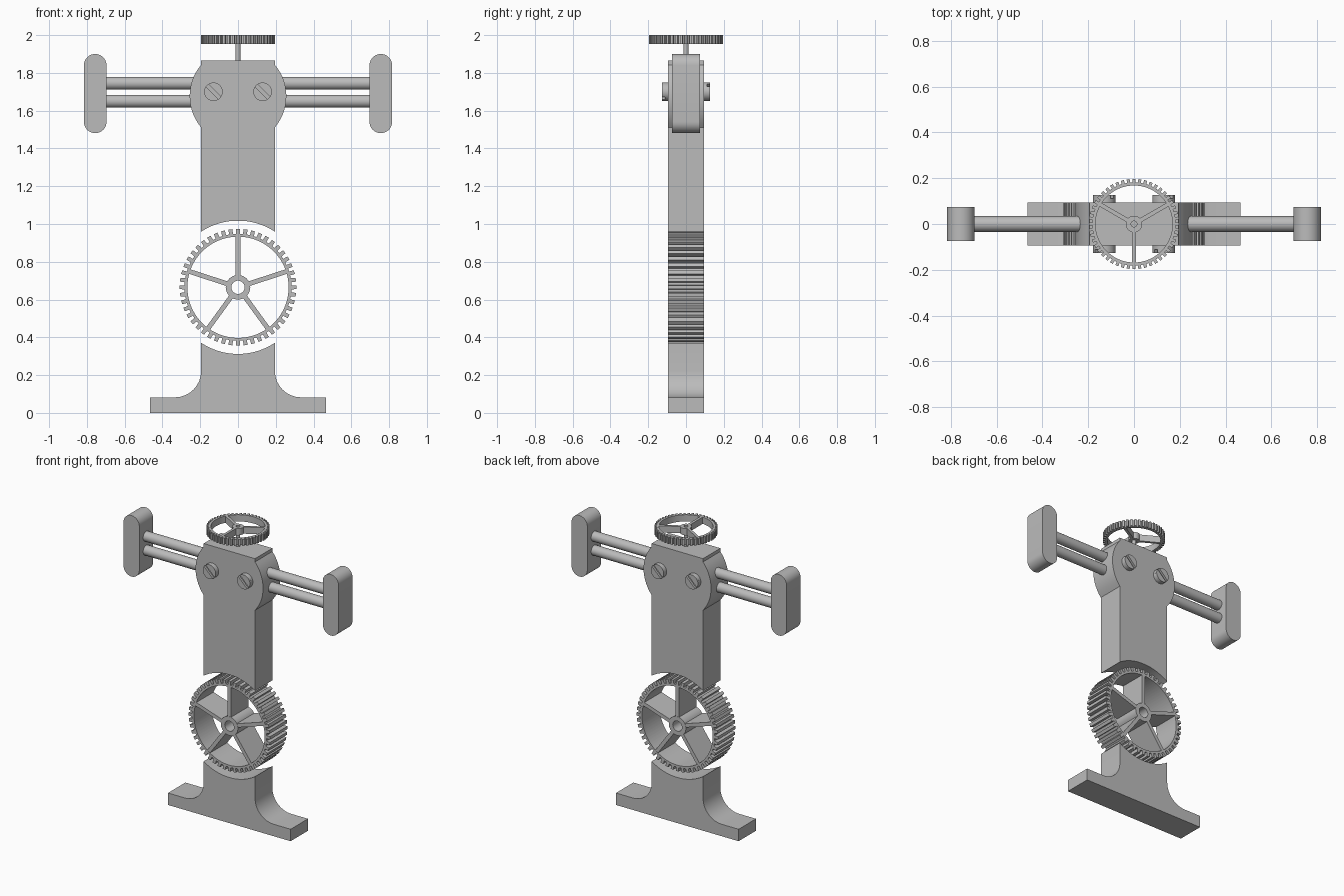
import bpy, bmesh
from math import sin, cos, pi, radians, asin, sqrt
from mathutils import Matrix, Vector

cube = bpy.data.objects.get("Cube")
if cube:
    bpy.data.objects.remove(cube)

grey = bpy.data.materials.new("steel grey")
grey.use_nodes = True
colour = (0.5, 0.5, 0.5, 1)
grey.diffuse_color = colour
grey.node_tree.nodes["Principled BSDF"].inputs["Base Color"].default_value = colour

FACE_FRONT = Matrix.Rotation(radians(90), 4, 'X')   # local xy plane becomes world xz
HALF = 0.094                                        # half depth of frame and big wheel


def finish(bm, name, matrix=Matrix()):
    bmesh.ops.recalc_face_normals(bm, faces=bm.faces)
    bm.transform(matrix)
    mesh = bpy.data.meshes.new(name)
    bm.to_mesh(mesh)
    bm.free()
    mesh.materials.append(grey)
    obj = bpy.data.objects.new(name, mesh)
    bpy.context.collection.objects.link(obj)
    bpy.ops.object.select_all(action='DESELECT')
    obj.select_set(True)
    bpy.context.view_layer.objects.active = obj
    bpy.ops.object.shade_smooth_by_angle(angle=radians(30))
    return obj


def arc(cx, cy, r, start, end, n):
    return [(cx + r * cos(start + (end - start) * i / n),
             cy + r * sin(start + (end - start) * i / n)) for i in range(n + 1)]


def prism(bm, points, low, high):
    """Extrude a closed outline from local z = low to high."""
    face = bm.faces.new([bm.verts.new((x, y, low)) for x, y in points])
    new = bmesh.ops.extrude_face_region(bm, geom=[face])["geom"]
    bmesh.ops.translate(bm, vec=(0, 0, high - low),
                        verts=[v for v in new if isinstance(v, bmesh.types.BMVert)])


def plate(name, points, half, matrix=FACE_FRONT):
    bm = bmesh.new()
    prism(bm, points, -half, half)
    return finish(bm, name, matrix)


def ring(bm, outer, inner, half):
    """Closed band between two outlines with equal point counts."""
    loops = [[bm.verts.new((x, y, z)) for x, y in pts]
             for pts, z in ((outer, half), (outer, -half), (inner, -half), (inner, half))]
    n = len(outer)
    for a, b in zip(loops, loops[1:] + loops[:1]):
        for i in range(n):
            j = (i + 1) % n
            bm.faces.new((a[i], a[j], b[j], b[i]))


def wheel(name, tip, root, rim, hub, bore, spokes, first, width, half, teeth, matrix):
    """Toothed spoked wheel in the local xy plane."""
    bm = bmesh.new()
    outer, inner = [], []
    for i in range(teeth):
        for step, r in ((-0.29, tip), (0.25, tip), (0.29, root), (0.71, root)):
            step = -0.25 if step < 0 else step
            a = pi / 2 + 2 * pi * (i + step) / teeth
            outer.append((r * cos(a), r * sin(a)))
            inner.append((rim * cos(a), rim * sin(a)))
    ring(bm, outer, inner, half)
    circle = lambda r: arc(0, 0, r, 0, 2 * pi, 32)[:-1]
    ring(bm, circle(hub), circle(bore), half)
    for k in range(spokes):
        spin = Matrix.Rotation(first + 2 * pi * k / spokes, 2)
        r0, r1, w = (hub + bore) / 2, (rim + root) / 2, width / 2
        corners = [spin @ Vector(p) for p in ((r0, -w), (r1, -w), (r1, w), (r0, w))]
        prism(bm, corners, -half * 0.995, half * 0.995)
    return finish(bm, name, matrix)


def rod(name, start, end, r):
    start, end = Vector(start), Vector(end)
    axis = end - start
    bm = bmesh.new()
    bmesh.ops.create_cone(bm, cap_ends=True, segments=32, radius1=r, radius2=r,
                          depth=axis.length)
    return finish(bm, name, Matrix.Translation((start + end) / 2)
                  @ axis.to_track_quat('Z', 'Y').to_matrix().to_4x4())


def mirrored(right_half):
    """Complete an outline whose half runs from bottom to top on +x."""
    return right_half + [(-x, y) for x, y in reversed(right_half)]


COL = 0.195          # half width of the column
AXLE = 0.665         # height of the big wheel
GAP = 0.353          # radius of the cut-outs round the big wheel
swing = asin(COL / GAP)

# Foot with flared sides and a hollow top
fillet = arc(COL + 0.14, 0.222, 0.14, -pi / 2, -pi, 8)
hollow = arc(0, AXLE, GAP, -pi / 2 + swing, -pi / 2, 8)[:-1]
foot = [(0.465, 0), (0.465, 0.082)] + fillet + hollow
plate("foot", mirrored(foot), HALF)

# Column with rounded head
HEAD_Z, HEAD_R = 1.677, 0.256
side = asin(sqrt(HEAD_R ** 2 - COL ** 2) / HEAD_R)
column = (arc(0, AXLE, GAP, pi / 2, pi / 2 - swing, 8)[1:]
          + arc(0, HEAD_Z, HEAD_R, -side, side, 14) + [(COL, 1.865)])
plate("column", mirrored(column), HALF)

# Large toothed wheel
wheel("large_wheel", 0.309, 0.283, 0.268, 0.065, 0.035, 5, pi / 2, 0.025,
      HALF, 48, Matrix.Translation((0, 0, AXLE)) @ FACE_FRONT)

# Hand wheel and its stem
wheel("hand_wheel", 0.197, 0.182, 0.168, 0.036, 0.013, 3, -pi / 2, 0.018,
      0.023, 48, Matrix.Translation((0, 0, 1.977)))
rod("hand_wheel_stem", (0, 0, 1.84), (0, 0, 1.985), 0.0135)

# Side bars with rounded grips
for s, word in ((1, "left"), (-1, "right")):
    for z, level in ((1.745, "upper"), (1.65, "lower")):
        rod(f"{word}_{level}_bar", (s * 0.1, 0, z), (s * 0.72, 0, z), 0.034)
    grip = arc(s * 0.756, 1.84, 0.06, 0, pi, 16) + arc(s * 0.756, 1.541, 0.06, pi, 2 * pi, 16)
    plate(f"{word}_grip", grip, 0.075)

# Slotted screws on both faces of the head
SCREW_R, SLOT = 0.049, 0.009
cut = asin(SLOT / SCREW_R)
for x, word in ((0.13, "left"), (-0.13, "right")):
    for turn, face in ((0, "front"), (pi, "back")):
        bm = bmesh.new()
        prism(bm, arc(0, 0, SCREW_R, 0, 2 * pi, 32)[:-1], 0.08, 0.112)
        for start in (0, pi):
            prism(bm, arc(0, 0, SCREW_R, start + cut, start + pi - cut, 16), 0.112, 0.126)
        finish(bm, f"{face}_{word}_screw", Matrix.Translation((x, 0, 1.70))
               @ Matrix.Rotation(turn, 4, 'Z') @ FACE_FRONT
               @ Matrix.Rotation(radians(-45), 4, 'Z'))
